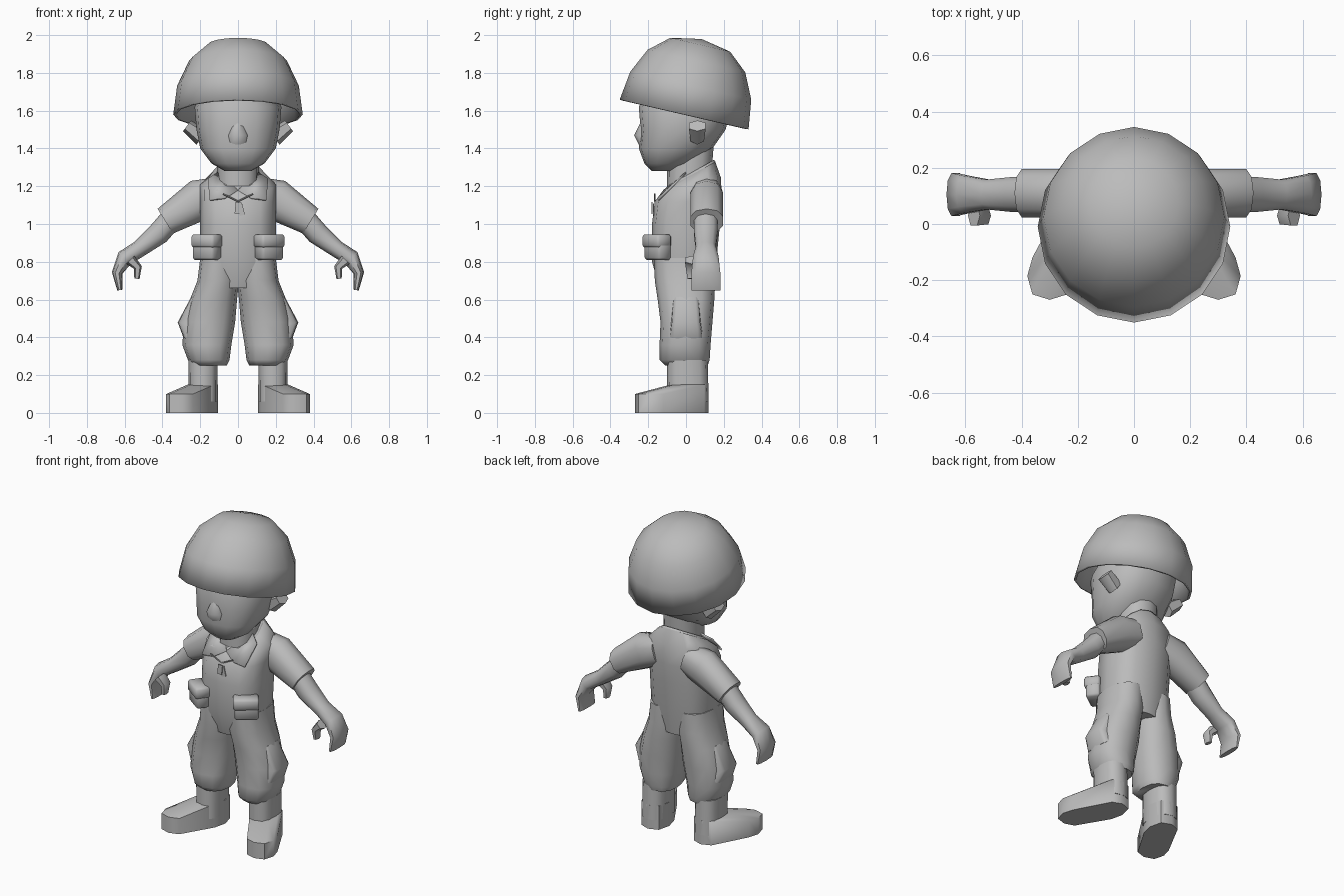
import bpy, bmesh
from math import cos, sin, pi, radians
from mathutils import Vector, Matrix

cube = bpy.data.objects.get("Cube")
if cube:
    bpy.data.objects.remove(cube, do_unlink=True)

grey = bpy.data.materials.new("plain_grey")
grey.use_nodes = True
grey.diffuse_color = (.5, .5, .5, 1)
grey.node_tree.nodes["Principled BSDF"].inputs["Base Color"].default_value = grey.diffuse_color


def finish(name, bm, mirror=False, thickness=0):
    """Turn a bmesh into a smooth-shaded object, optionally thickened and mirrored."""
    bmesh.ops.remove_doubles(bm, verts=bm.verts, dist=.0001)
    bmesh.ops.recalc_face_normals(bm, faces=bm.faces)
    mesh = bpy.data.meshes.new(name)
    bm.to_mesh(mesh)
    bm.free()
    mesh.materials.append(grey)
    ob = bpy.data.objects.new(name, mesh)
    bpy.context.collection.objects.link(ob)
    bpy.ops.object.select_all(action="DESELECT")
    ob.select_set(True)
    bpy.context.view_layer.objects.active = ob
    bpy.ops.object.shade_smooth_by_angle(angle=radians(55))
    if thickness:
        ob.modifiers.new("Thickness", "SOLIDIFY").thickness = thickness
    if mirror:
        ob.modifiers.new("Mirror", "MIRROR").use_mirror_merge = False
    return ob


def ring_points(ring, sides, power):
    """Points of a rounded ring given as centre, half-width vector and half-depth vector."""
    def bend(value):
        return abs(value) ** power * (1 if value > 0 else -1)
    centre, across, deep = map(Vector, ring)
    angles = [2 * pi * i / sides for i in range(sides)]
    return [centre + across * bend(cos(a)) + deep * bend(sin(a)) for a in angles]


def loft(name, rings, sides=12, power=.85, capped=True, mirror=False, thickness=0):
    bm = bmesh.new()
    loops = [[bm.verts.new(p) for p in ring_points(ring, sides, power)] for ring in rings]
    for low, high in zip(loops, loops[1:]):
        for i in range(sides):
            bm.faces.new((low[i - 1], low[i], high[i], high[i - 1]))
    if capped:
        bm.faces.new(loops[0])
        bm.faces.new(loops[-1])
    return finish(name, bm, mirror, thickness)


def level(z, half, front, back, x=0, lean=0):
    """Horizontal ring; lean raises its back edge."""
    return (x, (front + back) / 2, z), (half, 0, 0), (0, (back - front) / 2, lean)


def limb(name, y, stations, sides=10, power=.85):
    """Mirrored tube in an upright plane; stations are x, z, half thickness, half depth."""
    rings = []
    for i, (x, z, thick, deep) in enumerate(stations):
        before, after = stations[max(i - 1, 0)], stations[min(i + 1, len(stations) - 1)]
        across = Vector((before[1] - after[1], 0, after[0] - before[0])).normalized()
        rings.append(((x, y, z), across * thick, (0, deep, 0)))
    loft(name, rings, sides, power, mirror=True)


def hull(name, rings, sides=8, power=.75):
    bm = bmesh.new()
    for ring in rings:
        for p in ring_points(ring, sides, power):
            bm.verts.new(p)
    bmesh.ops.convex_hull(bm, input=bm.verts)
    loose = [v for v in bm.verts if not v.link_faces]
    bmesh.ops.delete(bm, geom=loose, context="VERTS")
    finish(name, bm, mirror=True)


def box(name, centre, size, axis, turn, bevel=0, mirror=False):
    bm = bmesh.new()
    turned = Matrix.Rotation(radians(turn), 4, axis) @ Matrix.Diagonal((*size, 1))
    bmesh.ops.create_cube(bm, size=1, matrix=Matrix.Translation(centre) @ turned)
    if bevel:
        bmesh.ops.bevel(bm, geom=bm.edges[:], offset=bevel, segments=1, affect="EDGES")
    finish(name, bm, mirror)


# Helmet: open dome, tipped back
dome = []
for step in range(5):
    t = step * pi / 8
    radius = .35 * max(cos(t), 0) ** .8
    dome.append(((0, 0, .41 * sin(t)), (radius * .98, 0, 0), (0, radius, 0)))
helmet = loft("helmet", dome, sides=16, power=1, capped=False, thickness=.015)
helmet.data.transform(Matrix.Translation((0, -.01, 1.58)) @ Matrix.Rotation(radians(-13), 4, "X"))

# Head, nose, ears and neck
loft("head", [
    level(1.28, half=.07, front=-.18, back=-.06),
    level(1.32, half=.14, front=-.22, back=.02),
    level(1.4, half=.2, front=-.25, back=.14),
    level(1.5, half=.22, front=-.24, back=.21),
    level(1.62, half=.23, front=-.25, back=.24),
    level(1.8, half=.15, front=-.15, back=.18)], sides=16)
loft("nose", [
    level(1.42, half=.06, front=-.25, back=-.15),
    level(1.47, half=.06, front=-.275, back=-.15),
    level(1.54, half=.03, front=-.24, back=-.15)], sides=8, power=1)
limb("ear", .06, [(.19, 1.46, .05, .04), (.27, 1.52, .035, .05)], sides=6)
loft("neck", [
    level(1.2, half=.11, front=-.1, back=.13),
    level(1.46, half=.11, front=-.1, back=.15)])

# Shirt with a sloping neck opening, a collar band and folded flaps
loft("shirt", [
    level(.66, half=.17, front=-.14, back=.14),
    level(.8, half=.2, front=-.18, back=.16),
    level(1, half=.2, front=-.18, back=.18),
    level(1.12, half=.2, front=-.165, back=.19),
    level(1.21, half=.2, front=-.12, back=.185, lean=.035),
    level(1.26, half=.125, front=-.1, back=.155, lean=.07)], power=.75)
loft("collar_band", [
    level(1.24, half=.13, front=-.1, back=.16, lean=.07),
    level(1.27, half=.115, front=-.1, back=.15, lean=.07)], capped=False, thickness=.01)
flap = bmesh.new()
flap.faces.new([flap.verts.new(p) for p in (
    (0, -.12, 1.18), (.07, -.15, 1.14), (.15, -.15, 1.13), (.16, -.04, 1.24), (.1, 0, 1.28))])
finish("collar_flap", flap, mirror=True, thickness=.01)

# Sleeves, then arms running into curled fingers, and thumbs
limb("sleeve", .11, [(.1, 1.16, .09, .08), (.2, 1.13, .11, .09), (.385, 1.015, .077, .09)])
limb("arm_and_hand", .105, [
    (.35, 1.03, .06, .065), (.42, .95, .06, .065), (.52, .87, .045, .055),
    (.6, .82, .045, .07), (.64, .74, .028, .08), (.625, .65, .014, .08)])
limb("thumb", .03, [(.57, .81, .03, .04), (.53, .77, .022, .035), (.535, .71, .014, .025)], sides=6)

# Baggy trousers with side pockets
loft("trouser_leg", [
    level(.82, x=.1, half=.1, front=-.17, back=.155),
    level(.7, x=.105, half=.11, front=-.165, back=.155),
    level(.6, x=.13, half=.125, front=-.15, back=.15),
    level(.48, x=.15, half=.135, front=-.135, back=.14),
    level(.36, x=.165, half=.13, front=-.14, back=.13),
    level(.28, x=.155, half=.11, front=-.14, back=.125),
    level(.25, x=.15, half=.09, front=-.11, back=.115)], mirror=True)
limb("side_pocket", 0, [(.21, .6, .04, .07), (.26, .47, .06, .08), (.24, .41, .05, .09)], sides=12, power=.5)

# Boots, turned outwards
loft("boot_shaft", [
    level(.06, x=.185, half=.075, front=-.1, back=.12),
    level(.28, x=.185, half=.078, front=-.1, back=.115)], power=.75, mirror=True)
heels = [level(z, x=.185, half=.08, front=-.08, back=.12) for z in (0, .15)]
toes = [level(z, x=.3, half=.08, front=-.27, back=-.1) for z in (0, .1)]
hull("boot_foot", heels + toes)

# Belt pouches with lids
box("pouch", (.165, -.15, .87), (.14, .085, .12), "Z", 36, bevel=.012, mirror=True)
box("pouch_lid", (.165, -.155, .91), (.15, .095, .07), "Z", 36, bevel=.012, mirror=True)

# Neck chain and its two tags
limb("chain", -.165, [(0, 1.12, .004, .004), (.08, 1.16, .004, .004)], sides=6)
box("tag_front", (0, -.18, 1.085), (.03, .006, .06), "Y", 6)
box("tag_back", (.015, -.173, 1.075), (.03, .006, .06), "Y", -14)
